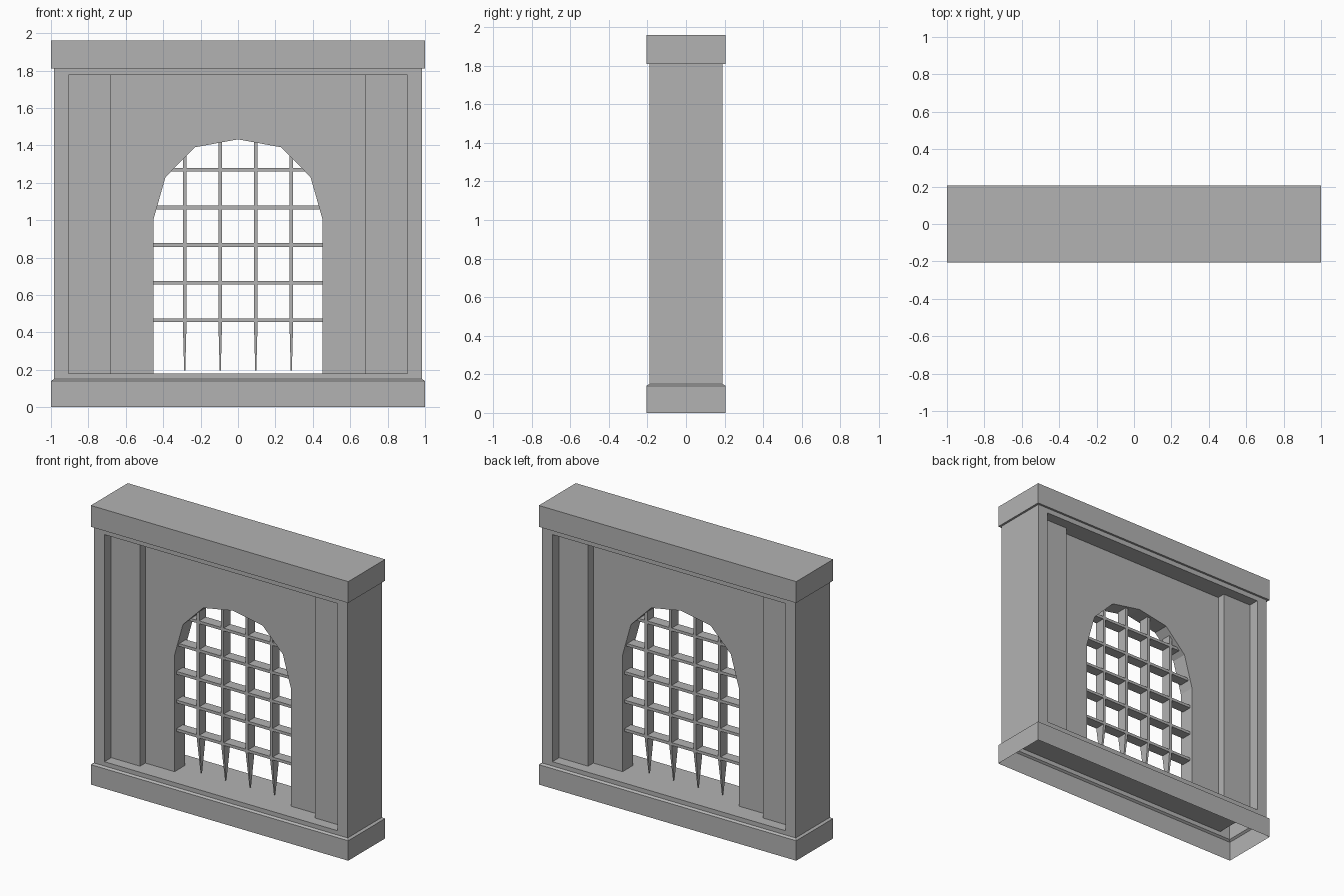
import bpy, bmesh

cube = bpy.data.objects.get("Cube")
if cube:
    bpy.data.objects.remove(cube, do_unlink=True)

stone = bpy.data.materials.new("grey_stone")
stone.use_nodes = True
grey = (0.45, 0.45, 0.45, 1)
stone.diffuse_color = grey
stone.node_tree.nodes["Principled BSDF"].inputs["Base Color"].default_value = grey


def finish(name, bm, solid=True):
    if solid:
        bmesh.ops.recalc_face_normals(bm, faces=bm.faces)
    mesh = bpy.data.meshes.new(name)
    bm.to_mesh(mesh)
    bm.free()
    mesh.materials.append(stone)
    obj = bpy.data.objects.new(name, mesh)
    bpy.context.collection.objects.link(obj)
    return obj


def box(name, x0, x1, y, z0, z1):
    """Box spanning x0..x1, z0..z1 and -y..y."""
    bm = bmesh.new()
    bmesh.ops.create_cube(bm, size=1)
    for v in bm.verts:
        v.co = (x0 + (v.co.x + 0.5) * (x1 - x0), v.co.y * 2 * y,
                z0 + (v.co.z + 0.5) * (z1 - z0))
    return finish(name, bm)


def flat_rect(bm, x, y, z):
    return [bm.verts.new((a * x, b * y, z)) for a, b in ((-1, -1), (1, -1), (1, 1), (-1, 1))]


def upright_rect(bm, x, y, z0, z1):
    return [bm.verts.new(p) for p in ((-x, y, z0), (x, y, z0), (x, y, z1), (-x, y, z1))]


def bridge(bm, a, b, skip=()):
    for i in range(4):
        if i not in skip:
            j = (i + 1) % 4
            bm.faces.new((a[i], a[j], b[j], b[i]))


BODY_X, BODY_Y = 0.985, 0.19
OPEN_X, FLOOR, CEILING = 0.905, 0.18, 1.775
PANEL_X = 0.68

# Plinth: open-bottomed band with a sloped ledge
bm = bmesh.new()
rings = [flat_rect(bm, 1, 0.205, 0), flat_rect(bm, 1, 0.205, 0.14),
         flat_rect(bm, BODY_X, BODY_Y, 0.15)]
for low, high in zip(rings, rings[1:]):
    bridge(bm, low, high)
finish("plinth", bm, False)

# Hollow outer frame around a rectangular opening
bm = bmesh.new()
outer = [upright_rect(bm, BODY_X, s * BODY_Y, 0.15, 1.81) for s in (-1, 1)]
inner = [upright_rect(bm, OPEN_X, s * BODY_Y, FLOOR, CEILING) for s in (-1, 1)]
bridge(bm, outer[0], inner[0])
bridge(bm, inner[0], inner[1])
bridge(bm, inner[1], outer[1])
bridge(bm, outer[1], outer[0], skip=(0, 2))
finish("outer_frame", bm, False)

# Cap slab
box("top_cap", -1, 1, 0.205, 1.81, 1.96)

# Side pilasters, stepped back inside the frame
box("left_pilaster", PANEL_X, OPEN_X, 0.115, FLOOR, CEILING)
box("right_pilaster", -OPEN_X, -PANEL_X, 0.115, FLOOR, CEILING)

# Central wall with a faceted arch opening
half_arch = [(0.453, FLOOR), (0.453, 1.0), (0.388, 1.23), (0.23, 1.39)]
arch = half_arch + [(0, 1.432)] + [(-x, z) for x, z in reversed(half_arch)]
outline = [(-PANEL_X, FLOOR), (-PANEL_X, CEILING), (PANEL_X, CEILING), (PANEL_X, FLOOR)] + arch
bm = bmesh.new()
face = bm.faces.new([bm.verts.new((x, -0.057, z)) for x, z in outline])
side = bmesh.ops.extrude_face_region(bm, geom=[face], use_keep_orig=True)
moved = [g for g in side["geom"] if isinstance(g, bmesh.types.BMVert)]
bmesh.ops.translate(bm, verts=moved, vec=(0, 0.114, 0))
bmesh.ops.triangulate(bm, faces=[f for f in bm.faces if len(f.verts) > 4])
finish("arch_wall", bm)

# Portcullis: crossbars and spiked uprights
BAR_Y, BAR_W = 0.037, 0.01
for i in range(5):
    z = 0.465 + i * 0.201
    end = 0.46 if i < 4 else 0.41
    box(f"crossbar_{i + 1}", -end, end, BAR_Y, z - BAR_W, z + BAR_W)

for i in range(4):
    x = (i - 1.5) * 0.19
    bm = bmesh.new()
    rings = [flat_rect(bm, w, d, z) for w, d, z in
             ((0.003, 0.004, 0.195), (BAR_W, BAR_Y, 0.455), (BAR_W, BAR_Y, 1.43))]
    for low, high in zip(rings, rings[1:]):
        bridge(bm, low, high)
    bm.faces.new(rings[0])
    bm.faces.new(rings[-1])
    finish(f"spiked_upright_{i + 1}", bm).location.x = x
